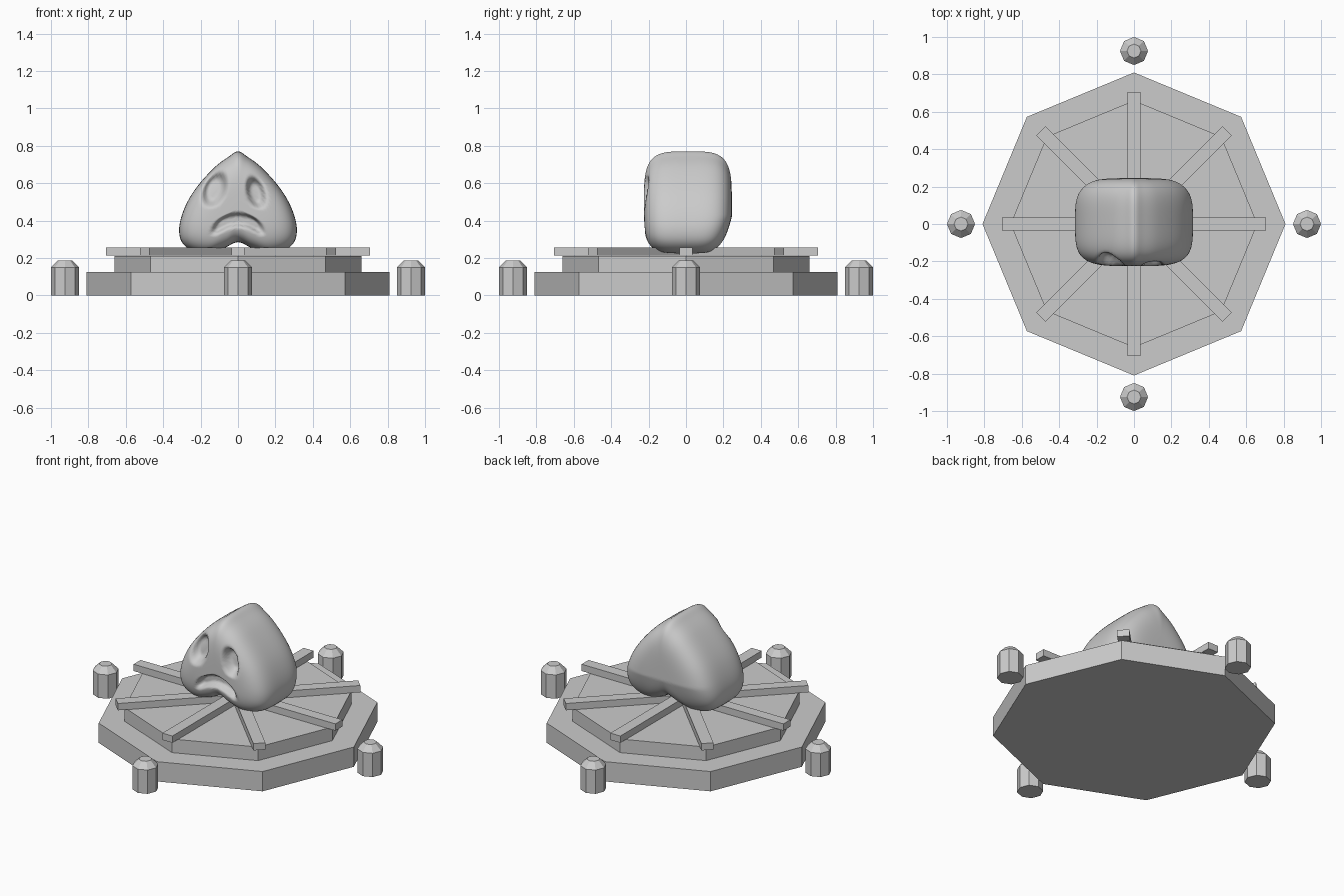
import bpy, bmesh, math
from mathutils import Vector

if "Cube" in bpy.data.objects:
    bpy.data.objects.remove(bpy.data.objects["Cube"])

grey = bpy.data.materials.new("stone_grey")
grey.diffuse_color = (0.6, 0.6, 0.6, 1)
grey.use_nodes = True
grey.node_tree.nodes["Principled BSDF"].inputs["Base Color"].default_value = grey.diffuse_color


def finish(name, bm, smooth=False):
    bmesh.ops.recalc_face_normals(bm, faces=bm.faces)
    me = bpy.data.meshes.new(name)
    bm.to_mesh(me)
    bm.free()
    me.materials.append(grey)
    for p in me.polygons:
        p.use_smooth = smooth
    ob = bpy.data.objects.new(name, me)
    bpy.context.collection.objects.link(ob)
    return ob


def loft(bm, rings):
    """Bridge closed rings of points and cap both ends."""
    vs = [[bm.verts.new(p) for p in r] for r in rings]
    n = len(vs[0])
    for a, b in zip(vs, vs[1:]):
        for i in range(n):
            j = (i + 1) % n
            bm.faces.new((a[i], a[j], b[j], b[i]))
    bm.faces.new(vs[0])
    bm.faces.new(vs[-1])


def octagon_solid(name, profile, cx=0, cy=0):
    bm = bmesh.new()
    loft(bm, [[(cx + r * math.cos(k * math.pi / 4), cy + r * math.sin(k * math.pi / 4), z)
               for k in range(8)] for r, z in profile])
    return finish(name, bm)


# Stepped octagonal base
octagon_solid("base_step", [(0.81, 0), (0.81, 0.125)])
octagon_solid("upper_step", [(0.66, 0.125), (0.66, 0.211)])

# Four crossing bars forming eight spokes
for k in range(4):
    bm = bmesh.new()
    bmesh.ops.create_cube(bm, size=1)
    for v in bm.verts:
        v.co = Vector((v.co.x * 1.41, v.co.y * 0.07, 0.2345 + v.co.z * 0.043))
    bar = finish(f"spoke_bar_{k + 1}", bm)
    bar.rotation_euler.z = k * math.pi / 4

# Four posts around the base
for k in range(4):
    a = k * math.pi / 2
    octagon_solid(f"post_{k + 1}", [(0.075, 0), (0.075, 0.15), (0.037, 0.188)],
                  0.925 * math.cos(a), 0.925 * math.sin(a))

# Skull outline, right half from the crest down to the groove underneath
half = [(0, 0.77), (0.05, 0.742), (0.12, 0.69), (0.2, 0.605), (0.26, 0.52), (0.3, 0.43),
        (0.315, 0.35), (0.3, 0.285), (0.25, 0.242), (0.17, 0.225), (0.08, 0.25), (0, 0.285)]
outline = half + [(-x, z) for x, z in half[-2:0:-1]]


def spline(pts, steps):
    out, n = [], len(pts)
    for i in range(n):
        p0, p1, p2, p3 = (Vector(pts[(i + d) % n]) for d in (-1, 0, 1, 2))
        for s in range(steps):
            t = s / steps
            out.append(0.5 * (2 * p1 + (p2 - p0) * t + (2 * p0 - 5 * p1 + 4 * p2 - p3) * t * t
                              + (3 * p1 - p0 - 3 * p2 + p3) * t ** 3))
    return out


def falloff(r):
    t = min(max((1.15 - r) / 0.6, 0), 1)
    return t * t * (3 - 2 * t)


def socket(x, z, cx, cz, rx, rz, tilt):
    dx, dz = x - cx, z - cz
    c, s = math.cos(tilt), math.sin(tilt)
    return falloff(math.hypot((dx * c - dz * s) / rx, (dx * s + dz * c) / rz))


def face_dent(x, z):
    eyes = max(socket(x, z, -0.125, 0.567, 0.058, 0.096, 0.4),
               socket(x, z, 0.095, 0.55, 0.045, 0.085, -0.3))
    mouth = falloff(math.hypot((z - (0.405 - 3.2 * x * x)) / 0.036, max(abs(x) - 0.09, 0) / 0.045))
    return 0.06 * eyes + 0.045 * mouth


# Skull: rounded extrusion of the outline with sunken eyes and mouth
loop = spline(outline, 5)
N, RINGS = 4.0, 64
rings = []
for i in range(RINGS):
    th = math.pi * (i + 0.25) / (RINGS - 0.5)
    a, b = math.sin(th), math.cos(th)
    m = (a ** N + abs(b) ** N) ** (1 / N)
    s, d = a / m, -b / m
    ring = []
    for p in loop:
        x, z = p.x * s, 0.47 + (p.y - 0.47) * s
        y = 0.01 + 0.235 * d
        if d < -0.5:
            y += face_dent(x, z)
        if d > 0:  # back tucks in towards the bottom
            y -= 0.05 * d * max(0, (0.42 - z) / 0.2)
        ring.append((x, y, z))
    rings.append(ring)
bm = bmesh.new()
loft(bm, rings)
finish("skull", bm, smooth=True)
